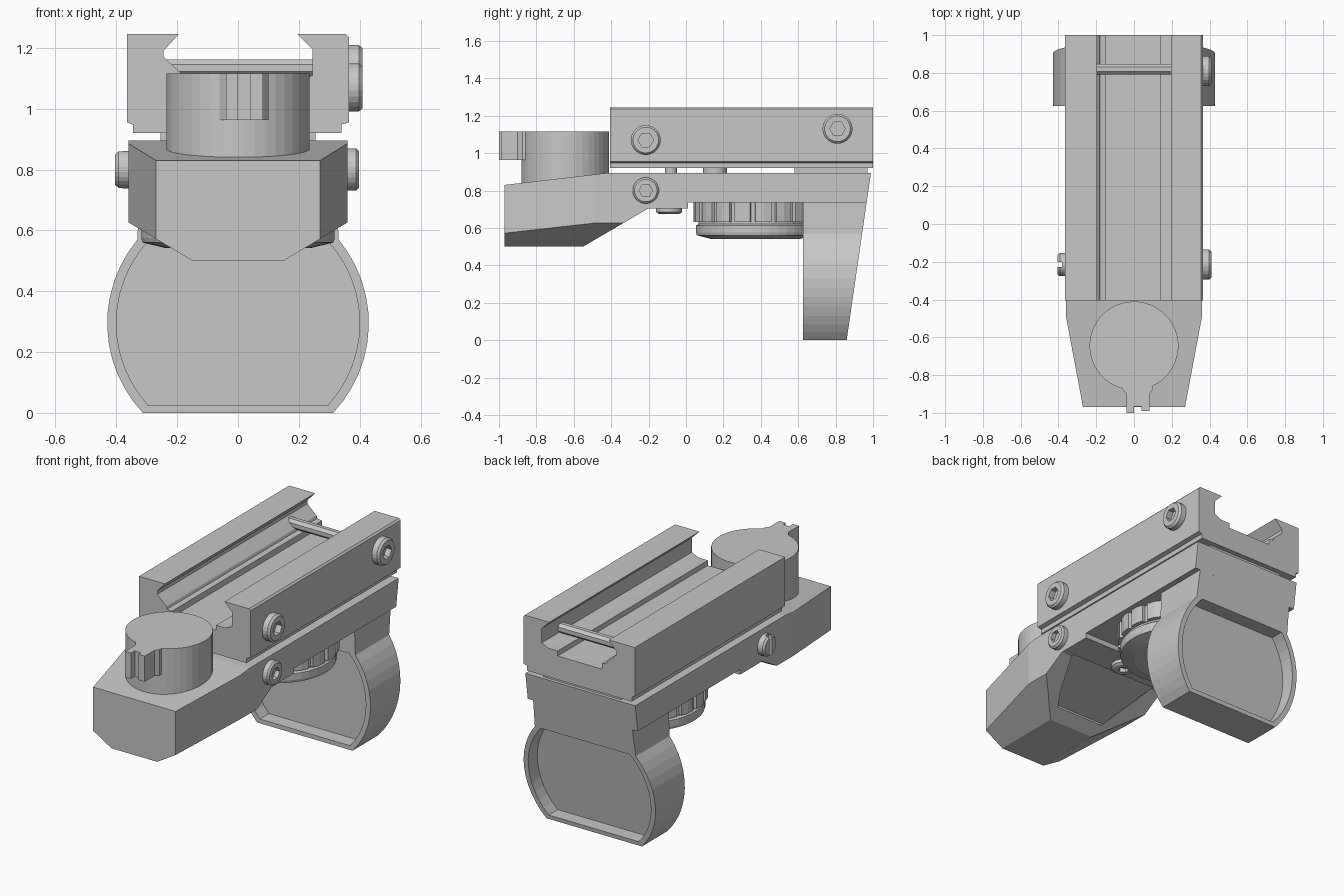
import bpy, bmesh, math
from mathutils import Vector, Matrix

cube = bpy.data.objects.get("Cube")
if cube:
    bpy.data.objects.remove(cube)

grey = bpy.data.materials.new("matte_grey")
grey.use_nodes = True
grey.diffuse_color = (0.57, 0.57, 0.57, 1)
grey.node_tree.nodes["Principled BSDF"].inputs["Base Color"].default_value = grey.diffuse_color


def finish(name, bm):
    bmesh.ops.recalc_face_normals(bm, faces=bm.faces)
    mesh = bpy.data.meshes.new(name)
    bm.to_mesh(mesh)
    bm.free()
    mesh.materials.append(grey)
    obj = bpy.data.objects.new(name, mesh)
    bpy.context.collection.objects.link(obj)
    return obj


def skin(name, rings, planes=()):
    """Join equal-length rings of points, cap the ends, trim with planes."""
    bm = bmesh.new()
    loops = [[bm.verts.new(p) for p in ring] for ring in rings]
    n = len(loops[0])
    for low, high in zip(loops, loops[1:]):
        for i in range(n):
            j = (i + 1) % n
            bm.faces.new((low[i], low[j], high[j], high[i]))
    bm.faces.new(loops[0])
    bm.faces.new(loops[-1])
    bmesh.ops.recalc_face_normals(bm, faces=bm.faces)
    for point, normal in planes:
        bmesh.ops.bisect_plane(bm, geom=bm.verts[:] + bm.edges[:] + bm.faces[:],
                               plane_co=point, plane_no=normal, clear_outer=True)
        bmesh.ops.holes_fill(bm, edges=[e for e in bm.edges if e.is_boundary])
    return finish(name, bm)


def along_x(name, pts, x0, x1, planes=()):
    return skin(name, [[(x, y, z) for y, z in pts] for x in (x0, x1)], planes)


def along_y(name, pts, y0, y1, lean=0):
    back = [(x, y1 + lean * z, z) for x, z in pts]
    return skin(name, [[(x, y0, z) for x, z in pts], back])


def along_z(name, pts, z0, z1):
    return skin(name, [[(x, y, z) for x, y in pts] for z in (z0, z1)])


def box(name, x, y, z):
    return along_z(name, [(x[0], y[0]), (x[1], y[0]), (x[1], y[1]), (x[0], y[1])], *z)


def lathe(name, rings, centre, axis="Z", n=32):
    """Turned part from (radius, height) pairs along an axis."""
    turn = Vector((0, 0, 1)).rotation_difference(
        {"Z": Vector((0, 0, 1)), "X": Vector((1, 0, 0)), "-X": Vector((-1, 0, 0))}[axis])
    m = Matrix.Translation(centre) @ turn.to_matrix().to_4x4()
    angles = [math.tau * (i + 0.5) / n for i in range(n)]
    return skin(name, [[m @ Vector((r * math.cos(a), r * math.sin(a), h)) for a in angles]
                       for r, h in rings])


def cut(target, cutter):
    mod = target.modifiers.new("cut", "BOOLEAN")
    mod.operation, mod.solver, mod.object = "DIFFERENCE", "EXACT", cutter
    bpy.context.view_layer.objects.active = target
    bpy.ops.object.modifier_apply(modifier=mod.name)
    bpy.data.objects.remove(cutter)


# Main body: side profile with tapered nose and chamfered lower edges
profile = [(-0.97, 0.5), (-0.55, 0.5), (-0.2, 0.705), (0.01, 0.705), (0.01, 0.735),
           (0.9656, 0.735), (0.9888, 0.895), (-0.41, 0.895), (-0.97, 0.83)]
trims = []
for s in (1, -1):
    trims.append(((s * 0.36, -0.49, 0), (s * 0.48, -0.09, 0)))
    trims.append(((s * 0.15, 0, 0.5), (s * 0.6, 0, -1)))
body = along_x("body", profile, -0.36, 0.36, trims)

# Emitter pocket under the slope: its ceiling drops towards a short front wall
pocket = [[(-w, y, 0.545), (w, y, 0.545), (top_w, y, top), (-top_w, y, top)]
          for y, w, top_w, top in ((-0.18, 0.16, 0.3, 0.72), (-0.56, 0.16, 0.24, 0.62))]
cut(body, skin("pocket_cutter", pocket))


# Lens housing: truncated round frame with a leaning back
def lens_outline(r, bottom, top, steps=12):
    mid = 0.295
    a0, a1 = (math.asin((z - mid) / r) for z in (bottom, top))
    angles = [a0 + (a1 - a0) * i / steps for i in range(steps + 1)]
    right = [(r * math.cos(a), mid + r * math.sin(a)) for a in angles]
    return right, [(-x, z) for x, z in reversed(right)]


LEAN = 0.145
right, left = lens_outline(0.43, 0, 0.57)
housing = along_y("lens_housing", right + [(0.325, 0.735), (-0.325, 0.735)] + left,
                  0.625, 0.859, LEAN)
right, left = lens_outline(0.4, 0.025, 0.57)
cut(housing, along_y("lens_cutter", right + left, 0.5, 1.2))
right, left = lens_outline(0.41, 0.015, 0.58)
along_y("lens_glass", right + left, 0.71, 0.775, LEAN)

# Rail clamp: two jaws and a grooved floor
rail = [(-0.345, 0.92), (0.34, 0.92), (0.34, 0.948), (0.365, 0.955), (0.365, 1.235),
        (0.355, 1.245), (0.195, 1.245), (0.245, 1.195), (0.245, 1.11), (0.2, 1.09),
        (0.14, 1.09), (0.14, 1.06), (-0.15, 1.06), (-0.15, 1.095), (-0.18, 1.1),
        (-0.185, 1.115), (-0.245, 1.17), (-0.245, 1.19), (-0.195, 1.245), (-0.365, 1.245),
        (-0.365, 0.955), (-0.345, 0.948)]
along_y("rail_clamp", rail, -0.405, 1.0)
lathe("cross_bar", [(0.03, 0), (0.03, 0.49)], (-0.24, 0.82, 1.134), "X", 8)

# Spacers between rail clamp and body
box("rear_spacer", (-0.255, 0.255), (0.58, 0.97), (0.885, 0.93))
lathe("small_spacer", [(0.032, 0), (0.032, 0.04)], (0, -0.08, 0.885), n=16)
lathe("large_spacer", [(0.065, 0), (0.065, 0.04)], (0, 0.155, 0.885), n=24)

# Battery turret with a forked tab
lathe("turret", [(0.235, 0), (0.235, 0.315)], (0, -0.645, 0.8), n=40)
tab = [(-0.06, -0.84), (-0.06, -0.875), (-0.04, -0.9), (-0.04, -1.0), (0, -1.0),
       (0, -0.965), (0.04, -0.965), (0.04, -0.99), (0.082, -0.99), (0.082, -0.9),
       (0.1, -0.875), (0.1, -0.84)]
along_z("turret_tab", tab, 0.963, 1.115)

# Brightness knob: fluted ring over a chamfered lower ring
TEETH, KNOB_Y = 18, 0.372
flutes = []
for i in range(TEETH):
    for r, f in ((0.33, 0.0), (0.333, 0.37), (0.33, 0.74), (0.312, 0.78), (0.312, 0.96)):
        a = math.tau * (i + f) / TEETH
        flutes.append((r * math.cos(a), KNOB_Y + r * math.sin(a)))
along_z("knob_grip", flutes, 0.632, 0.735)
lathe("knob_cap", [(0.24, 0.542), (0.315, 0.56), (0.319, 0.575), (0.319, 0.612),
                   (0.306, 0.622), (0.306, 0.64)], (0, KNOB_Y, 0), n=40)

# Adjuster screw under the body
adjuster = lathe("underside_screw", [(0.055, 0.675), (0.07, 0.685), (0.07, 0.72)],
                 (0, -0.09, 0), n=24)
cut(adjuster, lathe("hex_cutter", [(0.03, 0.65), (0.03, 0.7)], (0, -0.09, 0), n=6))

# Socket bolts on the left side of the model
for name, y, z, r, h in (("front_clamp_bolt", -0.215, 1.07, 0.08, 0.05),
                         ("rear_clamp_bolt", 0.81, 1.13, 0.08, 0.05),
                         ("body_bolt", -0.215, 0.8, 0.07, 0.038)):
    bolt = lathe(name, [(r, 0), (r, h * 0.75), (r * 0.86, h)], (0.36, y, z), "X", 24)
    cut(bolt, lathe("hex_cutter", [(r * 0.52, h * 0.3), (r * 0.52, h * 2)],
                    (0.36, y, z), "X", 6))

# Slotted screw on the right side of the model
slotted = lathe("slotted_screw", [(0.062, 0), (0.062, 0.035), (0.052, 0.046)],
                (-0.358, -0.215, 0.8), "-X", 24)
cut(slotted, box("slot_cutter", (-0.5, -0.38), (-0.228, -0.202), (0.7, 0.9)))
